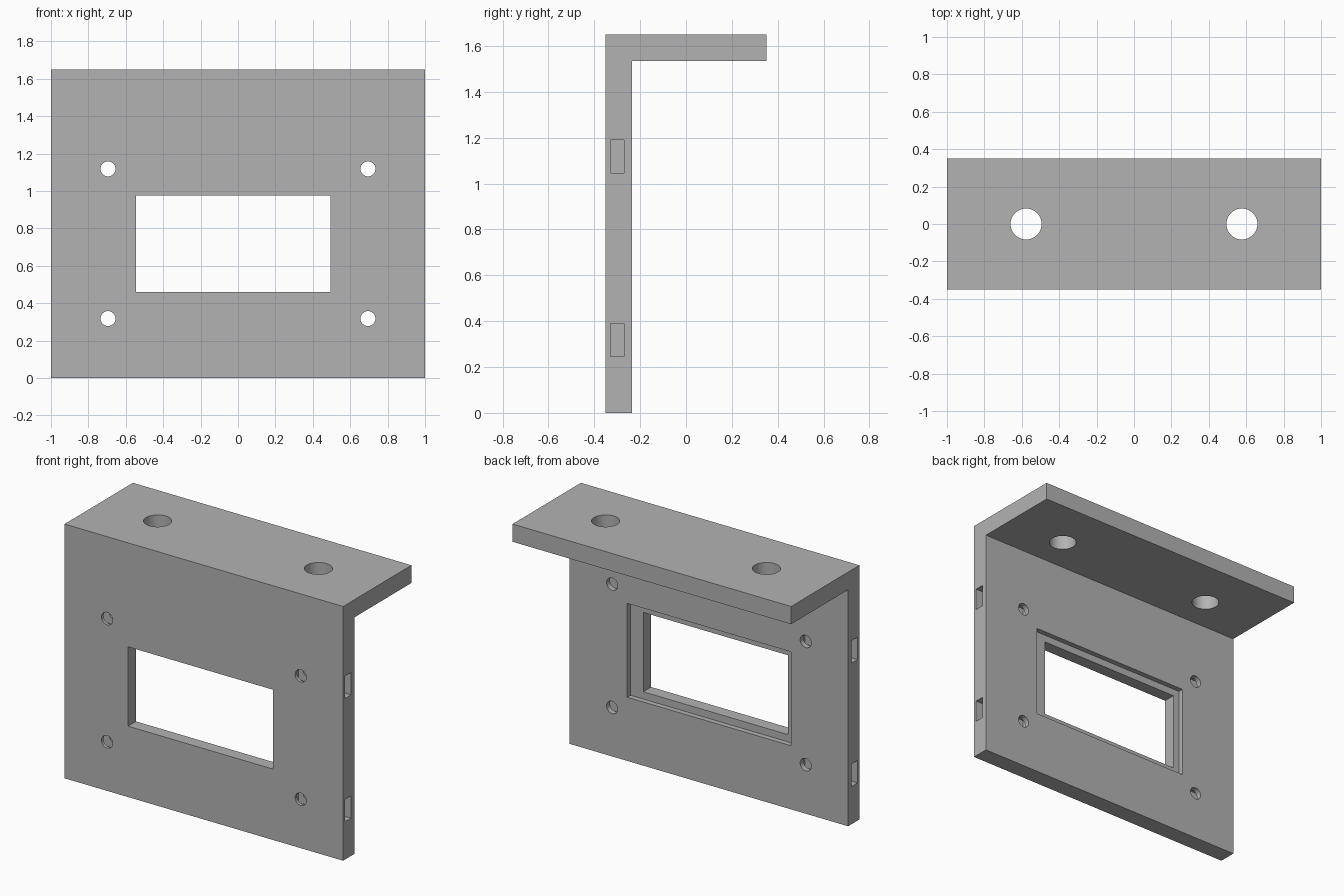
import bpy, bmesh, math
from mathutils import Matrix, Vector

cube = bpy.data.objects.get("Cube")
if cube:
    bpy.data.objects.remove(cube, do_unlink=True)

HEIGHT, DEPTH, THICK = 1.65, 0.35, 0.115
BACK = -DEPTH + THICK

grey = bpy.data.materials.new("plain grey")
grey.use_nodes = True
grey.diffuse_color = (0.45, 0.45, 0.45, 1)
grey.node_tree.nodes["Principled BSDF"].inputs["Base Color"].default_value = grey.diffuse_color


def make_object(name, bm):
    bmesh.ops.recalc_face_normals(bm, faces=bm.faces)
    mesh = bpy.data.meshes.new(name)
    bm.to_mesh(mesh)
    bm.free()
    mesh.materials.append(grey)
    obj = bpy.data.objects.new(name, mesh)
    bpy.context.collection.objects.link(obj)
    return obj


def box(name, low, high):
    low, high = Vector(low), Vector(high)
    bm = bmesh.new()
    bmesh.ops.create_cube(bm, size=1, matrix=Matrix.Translation((low + high) / 2)
                          @ Matrix.Diagonal((*(high - low), 1)))
    return make_object(name, bm)


def rod(name, center, radius, length, turn=0):
    bm = bmesh.new()
    bmesh.ops.create_cone(bm, cap_ends=True, segments=48, radius1=radius, radius2=radius,
                          depth=length, matrix=Matrix.Translation(center)
                          @ Matrix.Rotation(turn, 4, "X"))
    return make_object(name, bm)


# L-shaped bracket: side profile extruded across the width
profile = [(-DEPTH, 0), (BACK, 0), (BACK, HEIGHT - THICK),
           (DEPTH, HEIGHT - THICK), (DEPTH, HEIGHT), (-DEPTH, HEIGHT)]
bm = bmesh.new()
face = bm.faces.new([bm.verts.new((-1, y, z)) for y, z in profile])
side = bmesh.ops.extrude_face_region(bm, geom=[face])
bmesh.ops.translate(bm, vec=(2, 0, 0),
                    verts=[v for v in side["geom"] if isinstance(v, bmesh.types.BMVert)])
bracket = make_object("mounting_bracket", bm)

# Window, and the shallow recess around it on the back
cutters = [box("window_cutter", (-0.545, -0.5, 0.46), (0.495, 0, 0.975)),
           box("recess_cutter", (-0.59, BACK - 0.034, 0.413), (0.587, 0, 1.022))]

for s in (-1, 1):
    # Large holes through the top flange
    cutters.append(rod("flange_hole_cutter", (s * 0.577, 0, HEIGHT), 0.083, 0.5))
    for z in (0.318, 1.118):
        # Nut slots from the side edges, crossed by the screw holes
        xs = sorted((s * 0.622, s * 1.1))
        cutters.append(box("nut_slot_cutter", (xs[0], -0.33, z - 0.0725),
                           (xs[1], -0.27, z + 0.0725)))
        cutters.append(rod("screw_hole_cutter", (s * 0.695, -0.3, z), 0.04, 0.4, math.pi / 2))

for cutter in cutters:
    cutter.hide_render = True
    mod = bracket.modifiers.new(cutter.name, "BOOLEAN")
    mod.operation, mod.solver, mod.object = "DIFFERENCE", "EXACT", cutter

# Keep the finished cut shape and drop the cutters
graph = bpy.context.evaluated_depsgraph_get()
finished = bpy.data.meshes.new_from_object(bracket.evaluated_get(graph))
bracket.modifiers.clear()
bracket.data = finished
finished.materials.clear()
finished.materials.append(grey)
for poly in finished.polygons:
    poly.material_index = 0
for cutter in cutters:
    bpy.data.objects.remove(cutter, do_unlink=True)

for obj in bpy.context.selected_objects:
    obj.select_set(False)
bpy.context.view_layer.objects.active = bracket
bracket.select_set(True)
bpy.ops.object.shade_smooth_by_angle(angle=math.radians(30))
